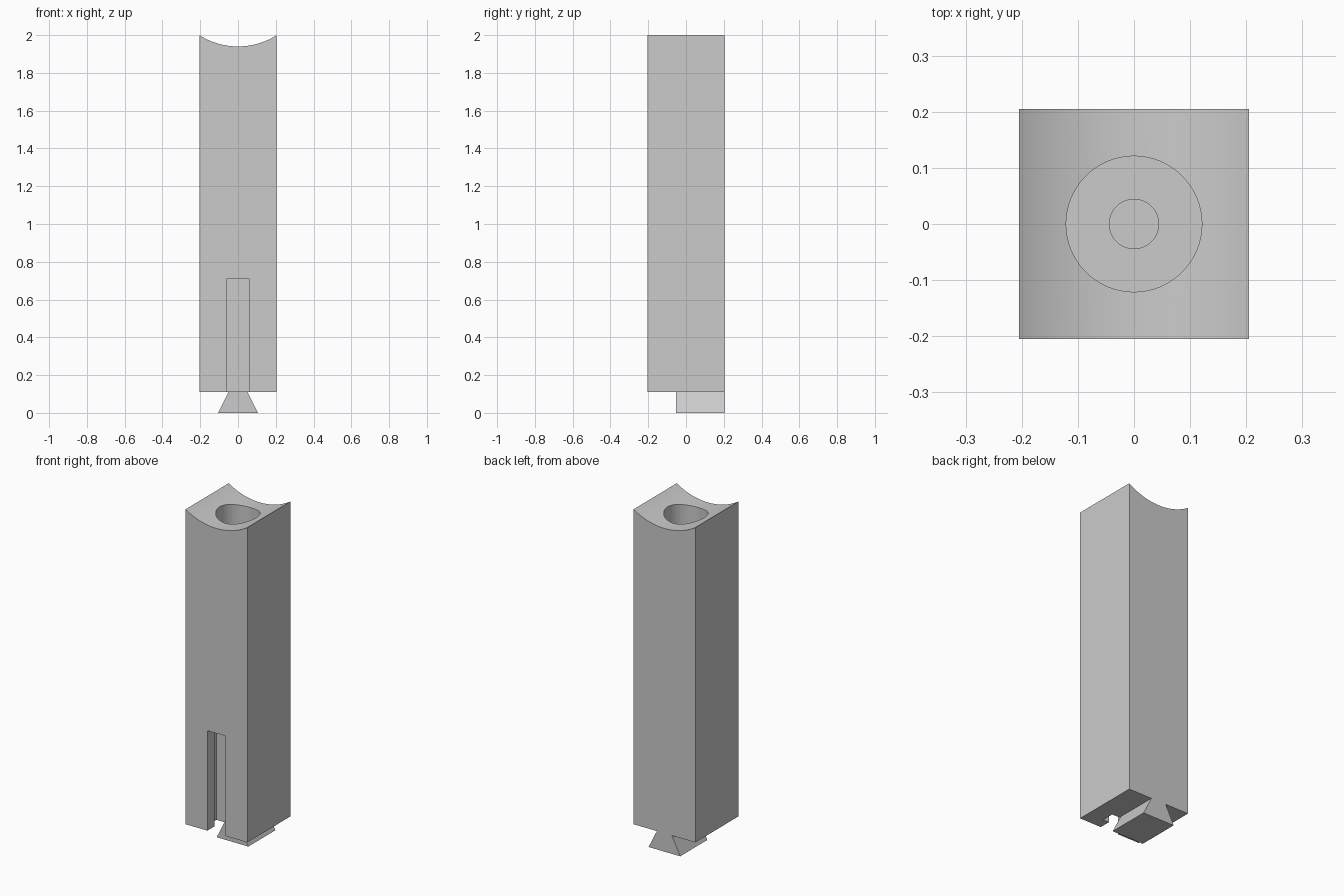
import bpy, bmesh, math

if "Cube" in bpy.data.objects:
    bpy.data.objects.remove(bpy.data.objects["Cube"], do_unlink=True)

HALF = 0.205        # half the width of the square post
BASE = 0.11         # underside of the post
SAG = 0.06          # depth of the saddle
SADDLE_R = (HALF ** 2 + SAG ** 2) / (2 * SAG)

grey = bpy.data.materials.new("light grey")
grey.use_nodes = True
grey.diffuse_color = (0.6, 0.6, 0.6, 1)
grey.node_tree.nodes["Principled BSDF"].inputs["Base Color"].default_value = (0.6, 0.6, 0.6, 1)


def prism(name, profile, start, depth):
    """Extrude an x-z profile along y."""
    bm = bmesh.new()
    face = bm.faces.new([bm.verts.new((x, start, z)) for x, z in profile])
    new = bmesh.ops.extrude_face_region(bm, geom=[face])["geom"]
    bmesh.ops.translate(bm, vec=(0, depth, 0),
                        verts=[v for v in new if isinstance(v, bmesh.types.BMVert)])
    bmesh.ops.recalc_face_normals(bm, faces=bm.faces[:])
    mesh = bpy.data.meshes.new(name)
    bm.to_mesh(mesh)
    bm.free()
    mesh.materials.append(grey)
    obj = bpy.data.objects.new(name, mesh)
    bpy.context.collection.objects.link(obj)
    return obj


def box(name, half_width, y0, y1, z0, z1):
    w = half_width
    return prism(name, [(-w, z0), (w, z0), (w, z1), (-w, z1)], y0, y1 - y0)


def cylinder(name, radius, z0, z1):
    bpy.ops.mesh.primitive_cylinder_add(vertices=64, radius=radius, depth=z1 - z0,
                                        location=(0, 0, (z0 + z1) / 2))
    obj = bpy.context.object
    obj.name = name
    obj.data.materials.append(grey)
    return obj


def cut(target, cutter):
    """Subtract the cutter for good and discard it."""
    mod = target.modifiers.new("cut", "BOOLEAN")
    mod.operation, mod.solver, mod.object = "DIFFERENCE", "EXACT", cutter
    bpy.context.view_layer.objects.active = target
    bpy.ops.object.modifier_apply(modifier=mod.name)
    bpy.data.objects.remove(cutter, do_unlink=True)


# Square post with a cylindrical saddle across its top
steps = 32
span = math.asin(HALF / SADDLE_R)
angles = [span * (1 - 2 * i / steps) for i in range(steps + 1)]
saddle = [(SADDLE_R * math.sin(a), 2 - SAG + SADDLE_R * (1 - math.cos(a))) for a in angles]
post = prism("post", [(-HALF, BASE), (HALF, BASE)] + saddle, -HALF, 2 * HALF)

# Stepped blind bore from the top
cut(post, cylinder("bore_cutter", 0.121, 1.0, 2.2))
cut(post, cylinder("pilot_cutter", 0.044, 0.8, 1.1))

# T-shaped slot in the front, open at the bottom
cut(post, box("slot_cutter", 0.06, -0.3, -0.1, 0, 0.71))
cut(post, box("pocket_cutter", 0.1, -0.138, -0.062, 0, 0.71))

# Dovetail under the post, flush with the back
prism("dovetail", [(-0.105, 0), (0.105, 0), (0.05, BASE), (-0.05, BASE)], -0.052, HALF + 0.052)

# Smooth the curved walls, keep the edges crisp
bpy.ops.object.select_all(action="DESELECT")
post.select_set(True)
bpy.context.view_layer.objects.active = post
bpy.ops.object.shade_smooth_by_angle(angle=math.radians(30))
